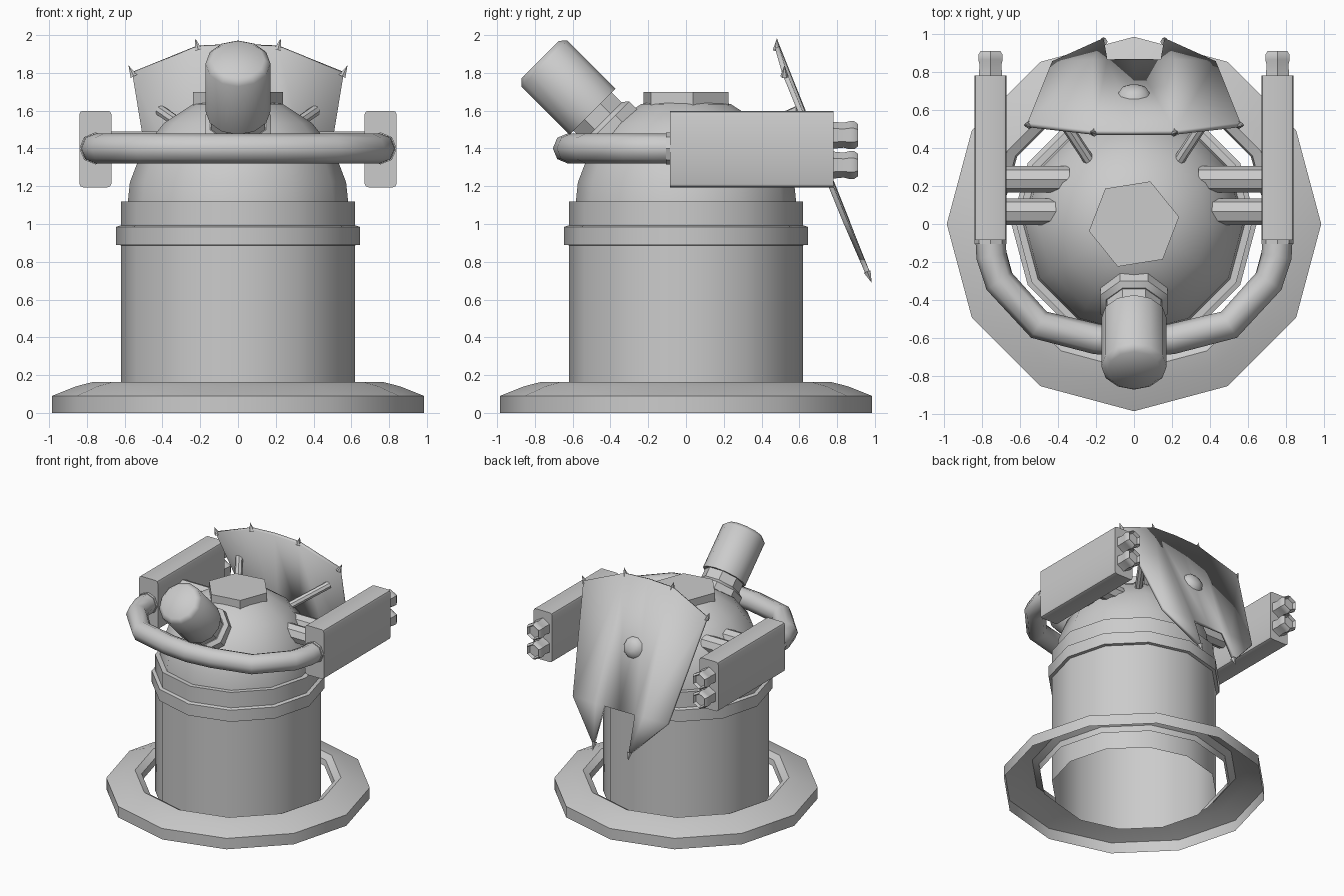
import bpy, bmesh, math
from mathutils import Vector, Matrix

if "Cube" in bpy.data.objects:
    bpy.data.objects.remove(bpy.data.objects["Cube"], do_unlink=True)

GREY = (0.6, 0.6, 0.6, 1)
mat = bpy.data.materials.new("light_grey")
mat.use_nodes = True
mat.diffuse_color = GREY
mat.node_tree.nodes["Principled BSDF"].inputs["Base Color"].default_value = GREY


def finish(name, bm, angle=40, recalc=True):
    if recalc:
        bmesh.ops.recalc_face_normals(bm, faces=bm.faces)
    me = bpy.data.meshes.new(name)
    bm.to_mesh(me)
    bm.free()
    me.materials.append(mat)
    ob = bpy.data.objects.new(name, me)
    bpy.context.collection.objects.link(ob)
    bpy.ops.object.select_all(action='DESELECT')
    ob.select_set(True)
    bpy.context.view_layer.objects.active = ob
    bpy.ops.object.shade_smooth_by_angle(angle=math.radians(angle))
    return ob


def aim(origin, direction):
    """Matrix that stands the local z axis along a direction."""
    q = Vector(direction).to_track_quat('Z', 'Y')
    return Matrix.Translation(origin) @ q.to_matrix().to_4x4()


def lathe(name, profile, sides, matrix=Matrix(), turn=0, angle=40):
    """Spin (radius, height) points; a zero radius closes the end."""
    bm = bmesh.new()
    rings = []
    for r, h in profile:
        count = sides if r > 0 else 1
        rings.append([bm.verts.new((r * math.cos(turn + math.tau * i / sides),
                                    r * math.sin(turn + math.tau * i / sides), h))
                      for i in range(count)])
    for a, b in zip(rings, rings[1:]):
        for i in range(sides):
            j = (i + 1) % sides
            quad = [a[i % len(a)], a[j % len(a)], b[j % len(b)], b[i % len(b)]]
            bm.faces.new(list(dict.fromkeys(quad)))
    bm.transform(matrix)
    return finish(name, bm, angle)


def rod(name, start, end, radius, sides, tip=None):
    d = Vector(end) - Vector(start)
    tip = radius if tip is None else tip
    prof = [(0, 0), (radius, 0), (tip, d.length)] + ([(0, d.length)] if tip else [])
    return lathe(name, prof, sides, aim(start, d))


# Foot ring, hollow underneath
lathe("base_ring", [(.985, 0), (.985, .09), (.86, .14), (.77, .163), (.72, .135), (.71, .09)], 12)

# Body drum, open at the bottom, with a raised band
lathe("body_drum", [(.62, 0), (.62, 1.12), (0, 1.12)], 12)
lathe("body_band", [(.60, .885), (.645, .89), (.645, .985), (.60, 1.0)], 12)

# Head dome with a six-sided cap
dome_z, dome_r = 1.1, .585
arc = [(dome_r * math.cos(a), dome_r * math.sin(a))
       for a in [math.radians(d) for d in (0, 12, 30, 48, 66)]]
lathe("dome", arc + [(0, dome_r)], 12, Matrix.Translation((0, 0, dome_z)), angle=50)
lathe("dome_cap", [(.24, 1.58), (.24, 1.70), (0, 1.70)], 6, turn=math.radians(9))

# Eye barrel pointing forward and up from the dome
eye = aim((0, 0, dome_z), (0, -1, 1))
lathe("eye_collar", [(.19, .48), (.19, .60), (.16, .625), (0, .625)], 8, eye, math.pi / 8)
lathe("eye_neck", [(.155, .60), (.155, .72)], 8, eye, math.pi / 8)
lathe("eye_barrel", [(0, .70), (.172, .70), (.172, 1.06), (.14, 1.09), (0, 1.09)],
      12, eye, angle=50)

# Front bumper tube
half = [(.755, -.06), (.75, -.17), (.71, -.30), (.50, -.53), (.20, -.605)]
path = [Vector((x, y, 1.40)) for x, y in half + [(0, -.625)]]
path += [Vector((-x, y, 1.40)) for x, y in reversed(half)]
bm = bmesh.new()
loops = []
for i, p in enumerate(path):
    t = (path[min(i + 1, len(path) - 1)] - path[max(i - 1, 0)]).normalized()
    side = t.cross(Vector((0, 0, 1)))
    loops.append([bm.verts.new(p + .08 * (side * math.cos(a) + Vector((0, 0, math.sin(a)))))
                  for a in [math.tau * k / 8 for k in range(8)]])
for a, b in zip(loops, loops[1:]):
    for k in range(8):
        bm.faces.new((a[k], a[k - 1], b[k - 1], b[k]))
bm.faces.new(loops[0])
bm.faces.new(loops[-1])
finish("bumper_tube", bm, 50)

# Shield plate: half outline as (x, z), leaning back on a slope
half = [(0, 1.95), (.215, 1.94), (.56, 1.80), (.43, 1.01), (.16, .73), (.14, 1.01), (0, 1.01)]


def lean(x, z):
    return Vector((x, .48 + (1.95 - z) * .4 - .06 * x * x, z))


slope = Vector((0, .4, -1)).normalized()
back = Vector((0, 1, .4)).normalized()
bm = bmesh.new()
for s in (1, -1):
    col = {p: bm.verts.new(lean(s * p[0], p[1])) for p in half + [(.215, 1.01)]}
    top, shoulder, corner, hip, tip, notch, mid = [col[p] for p in half]
    inner = col[(.215, 1.01)]
    for f in ((top, shoulder, inner, notch, mid), (shoulder, corner, hip, inner),
              (notch, inner, hip, tip)):
        bm.faces.new(f if s > 0 else f[::-1])
bmesh.ops.remove_doubles(bm, verts=bm.verts, dist=.001)
bmesh.ops.recalc_face_normals(bm, faces=bm.faces)
shield = finish("shield", bm)
solid = shield.modifiers.new("thickness", 'SOLIDIFY')
solid.thickness = .025
solid.offset = 0

# Round boss on the back of the shield
lathe("shield_boss", [(.09, 0), (.07, .035), (.035, .05), (0, .053)], 10,
      aim(lean(0, 1.46), back), angle=60)

for side, s in (("left", 1), ("right", -1)):
    # Shield spikes on the corners and prong tips
    for label, (x, z), d in (("shoulder", half[1], (s * .25, 0, 1)),
                             ("corner", half[2], (s * .5, 0, 1)),
                             ("prong", half[4], slope)):
        p, d = lean(s * x, z), Vector(d).normalized()
        rod(f"{label}_spike_{side}", p - d * .02, p + d * .045, .022, 6, 0)

    # Shield support from the dome
    rod(f"shield_support_{side}", (s * .22, .31, 1.47), (s * .41, .60, 1.60), .03, 8)

    # Side pod with softened edges
    bm = bmesh.new()
    bmesh.ops.create_cube(bm, size=1)
    bm.transform(Matrix.Translation((s * .755, .348, 1.397)) @ Matrix.Diagonal((.17, .865, .405, 1)))
    edges = [e for e in bm.edges if abs(e.verts[0].co.y - e.verts[1].co.y) > .1]
    bmesh.ops.bevel(bm, geom=edges, offset=.02, segments=2, affect='EDGES', profile=.5)
    finish(f"pod_{side}", bm)
    rod(f"pod_socket_{side}", (s * .755, -.07, 1.40), (s * .755, -.105, 1.40), .085, 8)

    # Six-sided nozzles with flared mouths
    for label, z in (("upper", 1.47), ("lower", 1.312)):
        lathe(f"nozzle_{label}_{side}",
              [(.072, 0), (.066, .06), (.074, .09), (.074, .115), (.06, .135), (.05, .11), (0, .11)],
              6, aim((s * .755, .775, z), (0, 1, 0)), math.pi / 2)

    # Struts joining pod and dome
    for label, y in (("front", .065), ("rear", .235)):
        rod(f"strut_{label}_{side}", (s * .70, y, 1.42), (s * .34, y, 1.42), .07, 8)
